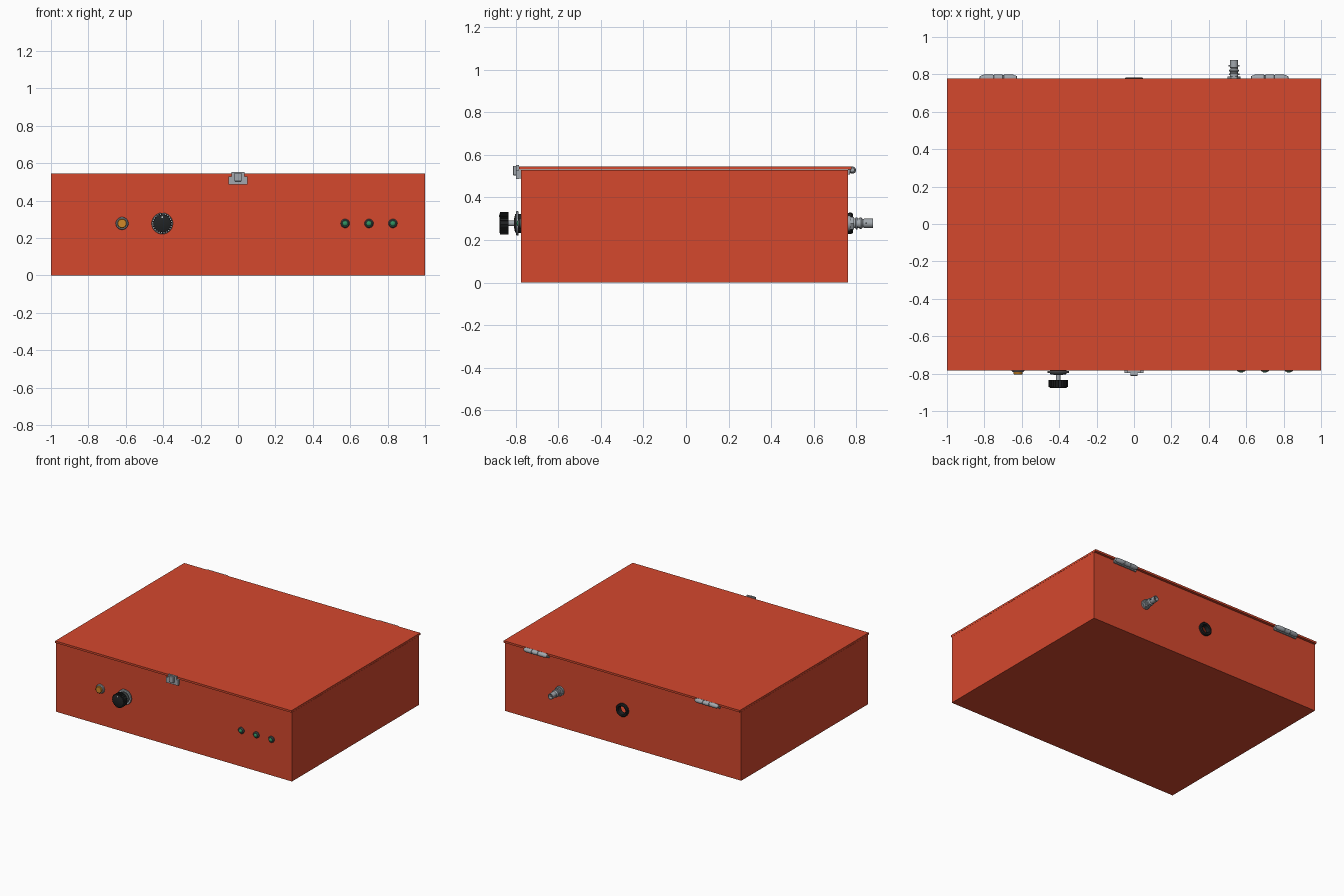
import bpy, bmesh, math
from mathutils import Matrix, Vector

if "Cube" in bpy.data.objects:
    bpy.data.objects.remove(bpy.data.objects["Cube"])


def mat(name, rgb):
    m = bpy.data.materials.new(name)
    m.diffuse_color = (*rgb, 1)
    m.use_nodes = True
    m.node_tree.nodes["Principled BSDF"].inputs["Base Color"].default_value = m.diffuse_color
    return m


RED = mat("red_paint", (0.66, 0.065, 0.027))
BLACK = mat("black_plastic", (0.015, 0.017, 0.018))
STEEL = mat("steel", (0.36, 0.39, 0.42))
DARK = mat("dark_metal", (0.07, 0.08, 0.08))
AMBER = mat("amber", (0.65, 0.25, 0.02))
GREEN = mat("green_lens", (0.03, 0.28, 0.12))
WHITE = mat("white_mark", (0.8, 0.8, 0.8))


def finish(bm, name, m, smooth=False):
    bmesh.ops.recalc_face_normals(bm, faces=bm.faces[:])
    me = bpy.data.meshes.new(name)
    bm.to_mesh(me)
    bm.free()
    ob = bpy.data.objects.new(name, me)
    bpy.context.collection.objects.link(ob)
    me.materials.append(m)
    if smooth:
        bpy.ops.object.select_all(action='DESELECT')
        ob.select_set(True)
        bpy.context.view_layer.objects.active = ob
        bpy.ops.object.shade_smooth_by_angle(angle=math.radians(35))
    return ob


def box(name, x, y, z, m, bevel=0):
    bm = bmesh.new()
    size = (x[1] - x[0], y[1] - y[0], z[1] - z[0])
    mid = Vector((sum(x) / 2, sum(y) / 2, sum(z) / 2))
    bmesh.ops.create_cube(bm, size=1, matrix=Matrix.Translation(mid) @ Matrix.Diagonal((*size, 1)))
    if bevel:
        bmesh.ops.bevel(bm, geom=bm.edges[:], offset=bevel, segments=2, profile=0.5, affect='EDGES')
    return finish(bm, name, m)


def turned(name, x, z, profile, m, n=32, closed=False):
    """Revolve (radius, y) points around a y-directed axis at x, z."""
    bm = bmesh.new()
    rings = [[bm.verts.new((x + r * math.cos(a), y, z + r * math.sin(a)))
              for a in (2 * math.pi * i / n for i in range(n))] for r, y in profile]
    pairs = list(zip(rings, rings[1:]))
    if closed:
        pairs.append((rings[-1], rings[0]))
    else:
        bm.faces.new(rings[0])
        bm.faces.new(rings[-1])
    for a, b in pairs:
        for i in range(n):
            j = (i + 1) % n
            bm.faces.new((a[i], a[j], b[j], b[i]))
    return finish(bm, name, m, n > 8)


def extruded(name, outline, y0, y1, m):
    """Extrude an (x, z) outline along y."""
    bm = bmesh.new()
    f = bm.faces.new([bm.verts.new((x, y0, z)) for x, z in outline])
    ext = bmesh.ops.extrude_face_region(bm, geom=[f])['geom']
    bmesh.ops.translate(bm, vec=(0, y1 - y0, 0), verts=[v for v in ext if isinstance(v, bmesh.types.BMVert)])
    return finish(bm, name, m)


FRONT, BACK, CZ = -0.775, 0.76, 0.278

# Hollow case body with a cable hole in the back
body = box("case_body", (-1, 1), (FRONT, BACK), (0, 0.529), RED)
cavity = box("cavity_cutter", (-0.988, 0.988), (FRONT + 0.012, BACK - 0.012), (0.012, 0.7), RED)
hole = turned("cable_hole_cutter", 0, CZ, [(0.036, 0.7), (0.036, 0.9)], RED)
for cutter in (cavity, hole):
    mod = body.modifiers.new("cut", 'BOOLEAN')
    mod.operation, mod.solver, mod.object = 'DIFFERENCE', 'EXACT', cutter
    cutter.hide_render = True
    cutter.hide_set(True)
bpy.context.view_layer.objects.active = body
for mod in list(body.modifiers):
    bpy.ops.object.modifier_apply(modifier=mod.name)
for cutter in (cavity, hole):
    bpy.data.objects.remove(cutter)

# Lid overhanging front and back
box("lid", (-1, 1), (-0.783, 0.778), (0.53, 0.545), RED)

# Hinges: tapered barrel, pin ends and leaf
for s, side in ((-1, "left"), (1, "right")):
    hx = s * 0.725
    prof = [(0.006, -0.1), (0.010, -0.098), (0.017, -0.08), (0.017, -0.03), (0.0145, -0.028),
            (0.0145, -0.025), (0.017, -0.023), (0.017, 0.023), (0.0145, 0.025), (0.0145, 0.028),
            (0.017, 0.03), (0.017, 0.08), (0.010, 0.098), (0.006, 0.1)]
    barrel = turned(side + "_hinge_barrel", 0, 0, prof, STEEL, 20)
    barrel.data.transform(Matrix.Translation((hx, 0.781, 0.528)) @ Matrix.Rotation(math.pi / 2, 4, 'Z'))
    box(side + "_hinge_leaf", (hx - 0.1, hx + 0.1), (BACK, 0.77), (0.508, 0.53), STEEL)

# Front latch: stepped plate, lever and hook
plate = [(-0.05, 0.487), (0.05, 0.487), (0.05, 0.528), (0.036, 0.528), (0.036, 0.553),
         (-0.036, 0.553), (-0.036, 0.528), (-0.05, 0.528)]
extruded("latch_plate", plate, -0.797, -0.783, STEEL)
box("latch_base", (-0.048, 0.048), (-0.784, FRONT), (0.489, 0.526), STEEL)
box("latch_lever", (-0.02, 0.02), (-0.812, -0.796), (0.503, 0.548), STEEL, 0.004)

# Rotary knob: bushing, dial ring, shaft, ribbed grip, pointer
KX = -0.405
turned("knob_bushing", KX, CZ, [(0.045, FRONT), (0.045, -0.789)], BLACK, 40)
turned("dial_ring", KX, CZ, [(0.055, -0.786), (0.057, -0.788), (0.057, -0.795), (0.055, -0.797)], STEEL, 40)
turned("dial_hub", KX, CZ, [(0.043, -0.796), (0.043, -0.803), (0.025, -0.805), (0.025, -0.808)], DARK)
turned("knob_shaft", KX, CZ, [(0.013, -0.8), (0.013, -0.84)], STEEL, 20)
N = 24
grip = []
for i in range(N):
    for k, r in ((0, 0.053), (0.5, 0.053), (0.55, 0.047), (0.95, 0.047)):
        a = 2 * math.pi * (i + k) / N
        grip.append((KX + r * math.cos(a), CZ + r * math.sin(a)))
extruded("knob_grip", grip, -0.833, -0.872, BLACK)
turned("knob_cap", KX, CZ, [(0.046, -0.871), (0.046, -0.874), (0.043, -0.876)], BLACK, 40)
turned("knob_pointer", KX, CZ + 0.034, [(0.005, -0.875), (0.005, -0.878)], WHITE, 12)

# Amber push button
turned("button_bezel", -0.62, CZ, [(0.034, FRONT), (0.034, -0.785), (0.030, -0.79), (0.026, -0.79)], STEEL)
turned("button_cap", -0.62, CZ, [(0.025, -0.785), (0.025, -0.801), (0.022, -0.804)], AMBER)

# Three indicator lamps
for i, lx in enumerate((0.573, 0.7, 0.828)):
    turned(f"lamp_bezel_{i + 1}", lx, CZ,
           [(0.024, FRONT), (0.024, -0.782), (0.019, -0.788), (0.016, -0.788)], DARK, 24)
    dome = [(0.0155 * math.cos(t), -0.785 - 0.010 * math.sin(t)) for t in (0, 0.4, 0.8, 1.2, 1.5)]
    turned(f"lamp_lens_{i + 1}", lx, CZ, dome, GREEN, 24)

# Rubber grommet lining the cable hole
turned("cable_grommet", 0, CZ, [(0.048, BACK - 0.001), (0.05, 0.765), (0.05, 0.776), (0.045, 0.783),
       (0.035, 0.783), (0.03, 0.777), (0.03, 0.742), (0.048, 0.742), (0.048, 0.747), (0.036, 0.748),
       (0.036, BACK - 0.001)], BLACK, 40, True)

# Coaxial socket: flange, hex nut, stepped barrel and bayonet pins
BX = 0.535
turned("socket_washer", BX, CZ, [(0.036, BACK), (0.036, 0.772)], STEEL)
turned("socket_nut", BX, CZ, [(0.034, 0.771), (0.034, 0.788)], STEEL, 6)
turned("socket_barrel", BX, CZ, [(0.022, 0.78), (0.022, 0.796), (0.028, 0.797), (0.028, 0.805),
       (0.022, 0.806), (0.022, 0.814), (0.027, 0.815), (0.027, 0.822), (0.02, 0.83), (0.02, 0.835),
       (0.022, 0.836), (0.022, 0.877), (0.016, 0.877), (0.016, 0.845), (0.005, 0.845), (0.004, 0.87)], STEEL)
for s, side in ((-1, "left"), (1, "right")):
    px = BX + s * 0.024
    box(side + "_socket_pin", (px - 0.005, px + 0.005), (0.842, 0.85), (CZ - 0.004, CZ + 0.004), STEEL)
